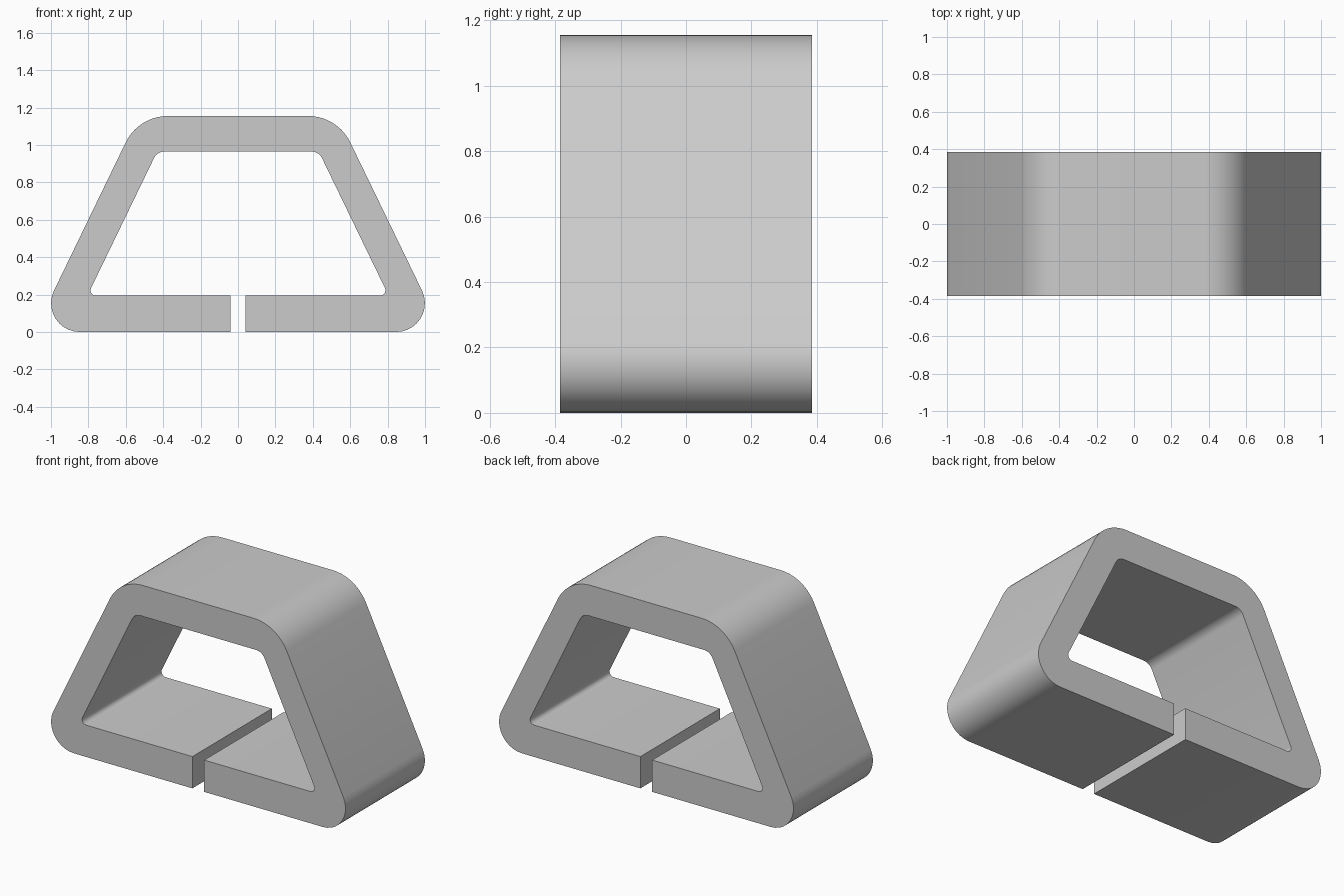
import bpy, bmesh, math
from mathutils import Vector

if "Cube" in bpy.data.objects:
    bpy.data.objects.remove(bpy.data.objects["Cube"], do_unlink=True)

DEPTH = 0.77
SEGMENTS = 10

# Sharp profile corners of the right half: x, z, fillet radius
OUTER = [(0.04, 0.0, 0), (1.091, 0.0, 0.154), (0.532, 1.155, 0.25)]
INNER = [(0.432, 0.965, 0.063), (0.805, 0.195, 0.028), (0.04, 0.195, 0)]


def mirrored(corners):
    return [(-x, z, r) for x, z, r in reversed(corners)]


def fillet(corners):
    """Replace each corner that has a radius by a tangent arc."""
    points = []
    for i, (x, z, r) in enumerate(corners):
        p = Vector((x, z))
        if r == 0:
            points.append(p)
            continue
        a = (Vector(corners[i - 1][:2]) - p).normalized()
        b = (Vector(corners[(i + 1) % len(corners)][:2]) - p).normalized()
        half = a.angle(b) / 2
        centre = p + (a + b).normalized() * (r / math.sin(half))
        start = p + a * (r / math.tan(half)) - centre
        end = p + b * (r / math.tan(half)) - centre
        sweep = math.pi - 2 * half
        for k in range(SEGMENTS + 1):
            t = k / SEGMENTS
            arc = (start * math.sin((1 - t) * sweep) + end * math.sin(t * sweep)) / math.sin(sweep)
            points.append(centre + arc)
    return points


# Split trapezoid ring: profile face extruded front to back
profile = fillet(OUTER + mirrored(OUTER) + mirrored(INNER) + INNER)
bm = bmesh.new()
face = bm.faces.new([bm.verts.new((p.x, -DEPTH / 2, p.y)) for p in profile])
extruded = bmesh.ops.extrude_face_region(bm, geom=[face])
verts = [g for g in extruded["geom"] if isinstance(g, bmesh.types.BMVert)]
bmesh.ops.translate(bm, verts=verts, vec=(0, DEPTH, 0))
bmesh.ops.recalc_face_normals(bm, faces=bm.faces)
mesh = bpy.data.meshes.new("split_trapezoid_ring")
bm.to_mesh(mesh)
bm.free()
ring = bpy.data.objects.new("split_trapezoid_ring", mesh)
bpy.context.collection.objects.link(ring)

# Plain grey material
grey = bpy.data.materials.new("light_grey")
grey.use_nodes = True
colour = (0.6, 0.6, 0.6, 1)
grey.diffuse_color = colour
grey.node_tree.nodes["Principled BSDF"].inputs["Base Color"].default_value = colour
mesh.materials.append(grey)

# Smooth corners, crisp rims
bpy.ops.object.select_all(action="DESELECT")
ring.select_set(True)
bpy.context.view_layer.objects.active = ring
bpy.ops.object.shade_smooth_by_angle(angle=math.radians(30))
